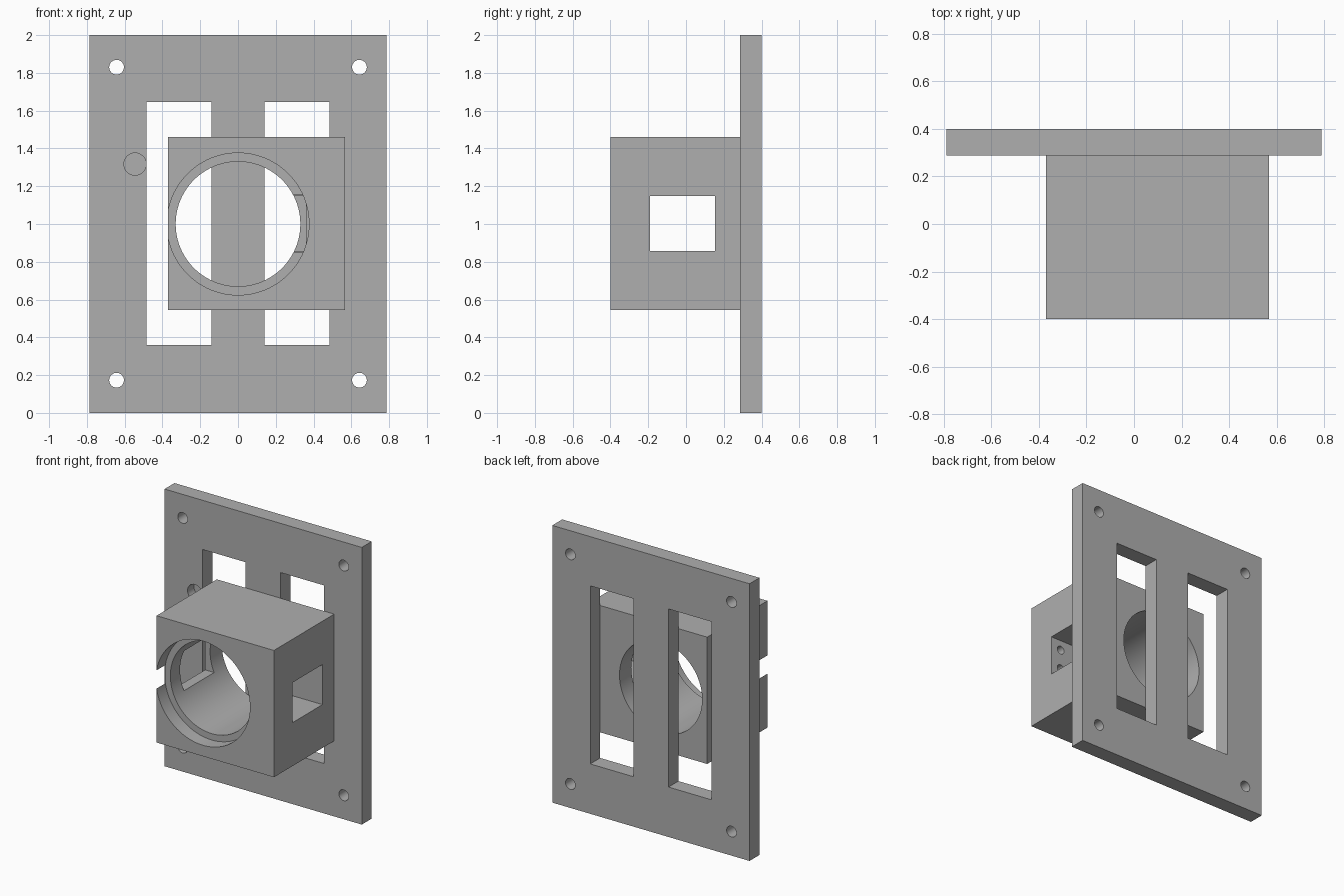
import bpy
import math
from mathutils import Matrix

cube = bpy.data.objects.get("Cube")
if cube:
    bpy.data.objects.remove(cube, do_unlink=True)

grey = bpy.data.materials.new("plain grey")
grey.use_nodes = True
COLOUR = (0.43, 0.43, 0.43, 1)
grey.diffuse_color = COLOUR
grey.node_tree.nodes["Principled BSDF"].inputs["Base Color"].default_value = COLOUR


def block(name, x, y, z):
    """Box spanning the given (low, high) ranges."""
    spans = (x, y, z)
    bpy.ops.mesh.primitive_cube_add(size=1)
    ob = bpy.context.object
    ob.name = name
    size = Matrix.Diagonal([b - a for a, b in spans] + [1])
    ob.data.transform(Matrix.Translation([(a + b) / 2 for a, b in spans]) @ size)
    ob.data.materials.append(grey)
    return ob


def rod(name, x, z, radius, y, sides=32):
    """Cylinder running along y."""
    bpy.ops.mesh.primitive_cylinder_add(vertices=sides, radius=radius, depth=y[1] - y[0])
    ob = bpy.context.object
    ob.name = name
    ob.data.transform(Matrix.Translation((x, sum(y) / 2, z)) @ Matrix.Rotation(math.pi / 2, 4, "X"))
    ob.data.materials.append(grey)
    return ob


def cut(body, cutters):
    """Subtract every cutter, then tidy up."""
    for c in cutters:
        c.hide_render = True
        bpy.ops.object.select_all(action="DESELECT")
        bpy.context.view_layer.objects.active = body
        body.select_set(True)
        mod = body.modifiers.new("cut", "BOOLEAN")
        mod.operation = "DIFFERENCE"
        mod.solver = "EXACT"
        mod.object = c
        bpy.ops.object.modifier_apply(modifier=mod.name)
        bpy.data.objects.remove(c, do_unlink=True)
    bpy.ops.object.shade_smooth_by_angle(angle=math.radians(30))


# Mounting plate with two tall slots, corner holes and a blind pocket
FACE, BACK = 0.287, 0.4
plate = block("mounting_plate", (-0.787, 0.787), (FACE, BACK), (0, 2))
cutters = [rod("pocket_cutter", -0.545, 1.317, 0.059, (0.2, 0.36))]
for side in (-1, 1):
    edges = sorted((side * 0.14, side * 0.484))
    cutters.append(block("slot_cutter", edges, (0.2, 0.5), (0.36, 1.645)))
    for z in (0.173, 1.83):
        cutters.append(rod("screw_hole_cutter", side * 0.643, z, 0.039, (0.2, 0.5)))
cut(plate, cutters)

# Housing block: stepped bore, cross window, inner relief and blind screw holes
housing = block("housing_block", (-0.37, 0.567), (-0.4, FACE), (0.545, 1.46))
cutters = [
    rod("bore_cutter", 0, 1, 0.33, (-0.6, 0.5), 96),
    rod("counterbore_cutter", 0, 1, 0.376, (-0.6, -0.3), 96),
    block("window_cutter", (-0.6, 0.8), (-0.19, 0.153), (0.858, 1.147)),
    block("relief_cutter", (0.2, 0.36), (-0.35, -0.1), (0.848, 1.153)),
]
for z in (0.93, 1.075):
    cutters.append(rod("small_hole_cutter", 0.485, z, 0.03, (-0.28, -0.1)))
cut(housing, cutters)
